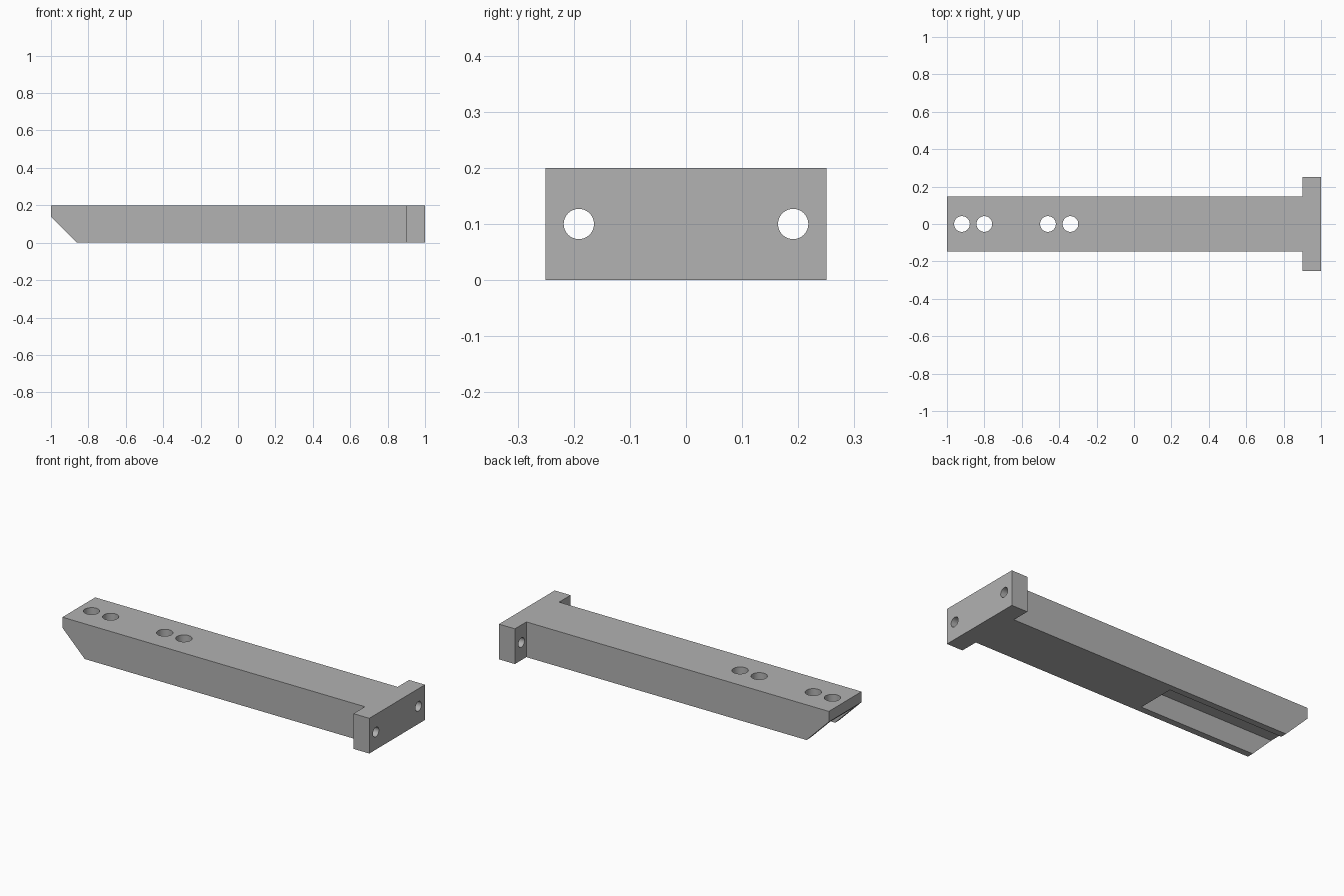
import bpy
import bmesh
import math
from mathutils import Matrix, Vector

cube = bpy.data.objects.get("Cube")
if cube:
    bpy.data.objects.remove(cube, do_unlink=True)

grey = bpy.data.materials.new("plain grey")
grey.use_nodes = True
colour = (0.445, 0.445, 0.445, 1)
grey.diffuse_color = colour
grey.node_tree.nodes["Principled BSDF"].inputs["Base Color"].default_value = colour


def make_object(name, bm):
    bmesh.ops.recalc_face_normals(bm, faces=bm.faces)
    mesh = bpy.data.meshes.new(name)
    bm.to_mesh(mesh)
    bm.free()
    mesh.materials.append(grey)
    obj = bpy.data.objects.new(name, mesh)
    bpy.context.collection.objects.link(obj)
    return obj


def prism(name, points, direction):
    """Extrude a closed outline along a direction."""
    bm = bmesh.new()
    face = bm.faces.new([bm.verts.new(p) for p in points])
    result = bmesh.ops.extrude_face_region(bm, geom=[face])
    verts = [v for v in result["geom"] if isinstance(v, bmesh.types.BMVert)]
    bmesh.ops.translate(bm, verts=verts, vec=Vector(direction))
    return make_object(name, bm)


def drill(name, radius, depth, location, along_x=False):
    bm = bmesh.new()
    turn = Matrix.Rotation(math.pi / 2, 4, "Y") if along_x else Matrix()
    bmesh.ops.create_cone(bm, cap_ends=True, segments=48, radius1=radius,
                          radius2=radius, depth=depth,
                          matrix=Matrix.Translation(location) @ turn)
    return make_object(name, bm)


def cut(target, cutter):
    cutter.hide_render = True
    mod = target.modifiers.new(cutter.name, "BOOLEAN")
    mod.operation = "DIFFERENCE"
    mod.solver = "EXACT"
    mod.object = cutter
    bpy.ops.object.modifier_apply(modifier=mod.name)
    bpy.data.objects.remove(cutter, do_unlink=True)


# T-shaped bar with its end flange
half = [(-1, 0.147), (0.9, 0.147), (0.9, 0.25), (1, 0.25)]
outline = half + [(x, -y) for x, y in reversed(half)]
bar = prism("mounting_bar", [(x, y, 0) for x, y in outline], (0, 0, 0.2))
bpy.context.view_layer.objects.active = bar
bar.select_set(True)

# Sloped underside at the free end
cut(bar, prism("slope_cutter",
               [(-1.1, -0.4, 0.24), (-0.76, -0.4, -0.1), (-1.1, -0.4, -0.1)],
               (0, 0.8, 0)))

# Channel in the underside
cut(bar, prism("channel_cutter",
               [(-1.1, -0.11, -0.1), (-0.14, -0.11, -0.1),
                (-0.14, -0.11, 0.12), (-1.1, -0.11, 0.12)],
               (0, 0.22, 0)))

# Vertical holes in pairs
for x in (-0.92, -0.80, -0.46, -0.34):
    cut(bar, drill("bar_hole_cutter", 0.042, 0.6, (x, 0, 0.1)))

# Flange bolt holes
for y in (-0.191, 0.191):
    cut(bar, drill("flange_hole_cutter", 0.027, 0.16, (0.95, y, 0.1), True))

bpy.ops.object.shade_smooth_by_angle(angle=math.radians(30))
